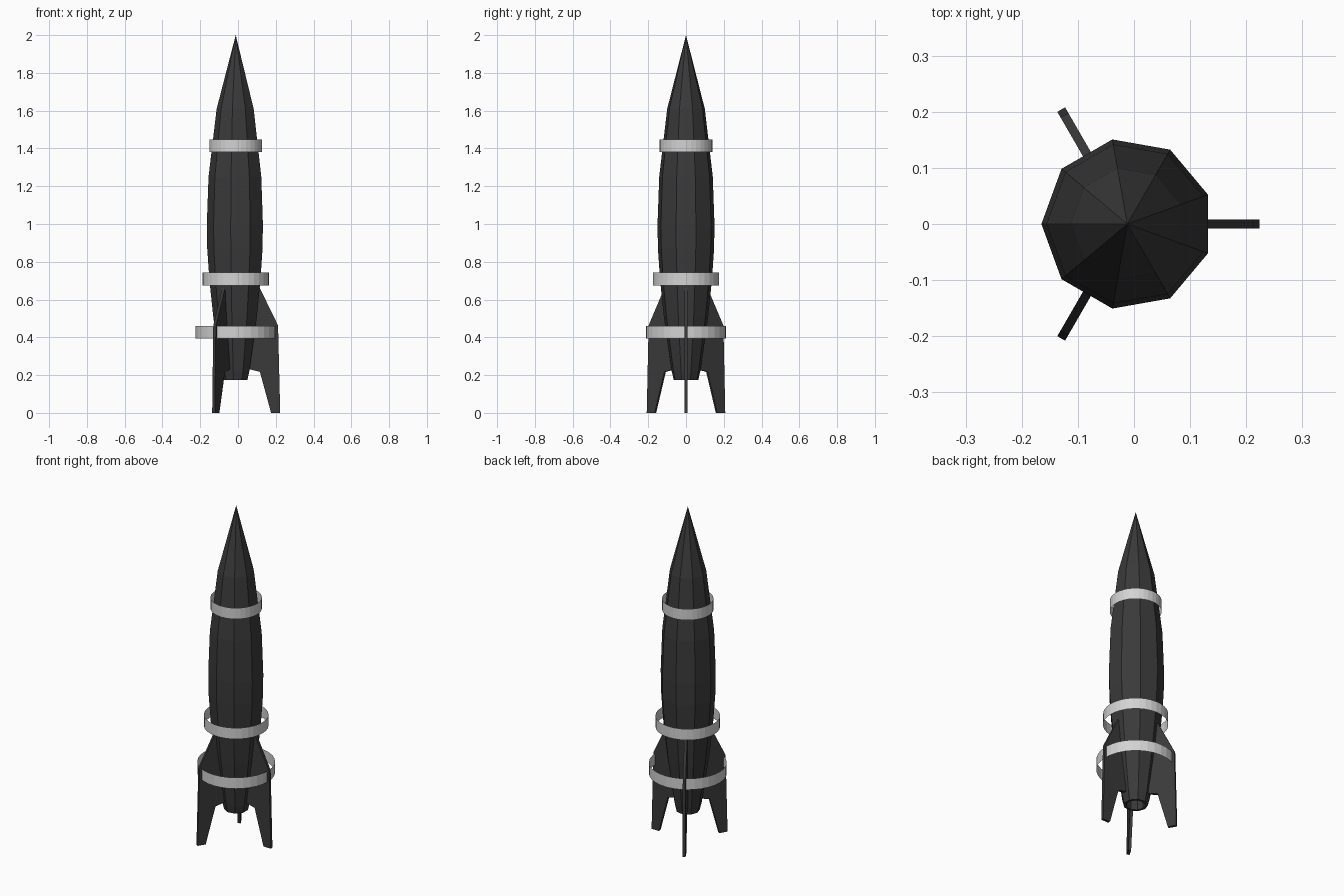
import bpy, bmesh, math
from mathutils import Matrix

if "Cube" in bpy.data.objects:
    bpy.data.objects.remove(bpy.data.objects["Cube"])

CX = -0.012  # axis of the rocket


def material(name, v):
    m = bpy.data.materials.new(name)
    m.diffuse_color = (v, v, v, 1)
    m.use_nodes = True
    m.node_tree.nodes["Principled BSDF"].inputs["Base Color"].default_value = m.diffuse_color
    return m


DARK = material("dark grey", 0.042)
LIGHT = material("light grey", 0.65)


def finish(bm, name, mat, fix_normals=True):
    if fix_normals:
        bmesh.ops.recalc_face_normals(bm, faces=bm.faces)
    me = bpy.data.meshes.new(name)
    bm.to_mesh(me)
    bm.free()
    me.materials.append(mat)
    ob = bpy.data.objects.new(name, me)
    ob.location.x = CX
    bpy.context.collection.objects.link(ob)
    return ob


def lathe(name, profile, sides, mat, phase=0.0):
    """Spin (radius, z) points; a radius of 0 makes a pole."""
    bm = bmesh.new()
    rows = []
    for r, z in profile:
        if r == 0:
            rows.append([bm.verts.new((0, 0, z))] * sides)
        else:
            angles = [phase + math.tau * i / sides for i in range(sides)]
            rows.append([bm.verts.new((r * math.cos(a), r * math.sin(a), z)) for a in angles])
    for a, b in zip(rows, rows[1:]):
        for i in range(sides):
            j = (i + 1) % sides
            corners = list(dict.fromkeys((a[i], a[j], b[j], b[i])))
            bm.faces.new(corners)
    return finish(bm, name, mat)


# Nine-sided hull with a hollow nozzle at the bottom
hull = [(0, 0.23), (0.048, 0.23), (0.052, 0.175), (0.066, 0.175), (0.077, 0.222),
        (0.118, 0.50), (0.139, 0.70), (0.151, 0.87), (0.153, 1.0), (0.144, 1.25),
        (0.101, 1.61), (0, 2.0)]
lathe("hull", hull, 9, DARK, math.pi)

# Open thin bands
for name, r, z0, z1 in (("upper_band", 0.140, 1.38, 1.447),
                        ("middle_band", 0.176, 0.675, 0.742),
                        ("lower_band", 0.212, 0.393, 0.460)):
    lathe(name, [(r, z0), (r, z1)], 32, LIGHT)

# Three flat fins, outline in (radius, z)
outline = [(0.03, 0.232), (0.076, 0.230), (0.128, 0.217), (0.187, 0.0), (0.2355, 0.0),
           (0.224, 0.463), (0.128, 0.66), (0.10, 0.70), (0.05, 0.70)]
for k in range(3):
    bm = bmesh.new()
    face = bm.faces.new([bm.verts.new((r, -0.008, z)) for r, z in outline])
    ext = bmesh.ops.extrude_face_region(bm, geom=[face], use_keep_orig=True)
    moved = [g for g in ext["geom"] if isinstance(g, bmesh.types.BMVert)]
    bmesh.ops.translate(bm, verts=moved, vec=(0, 0.016, 0))
    bm.transform(Matrix.Rotation(math.tau * k / 3, 4, 'Z'))
    finish(bm, f"fin_{k + 1}", DARK)
